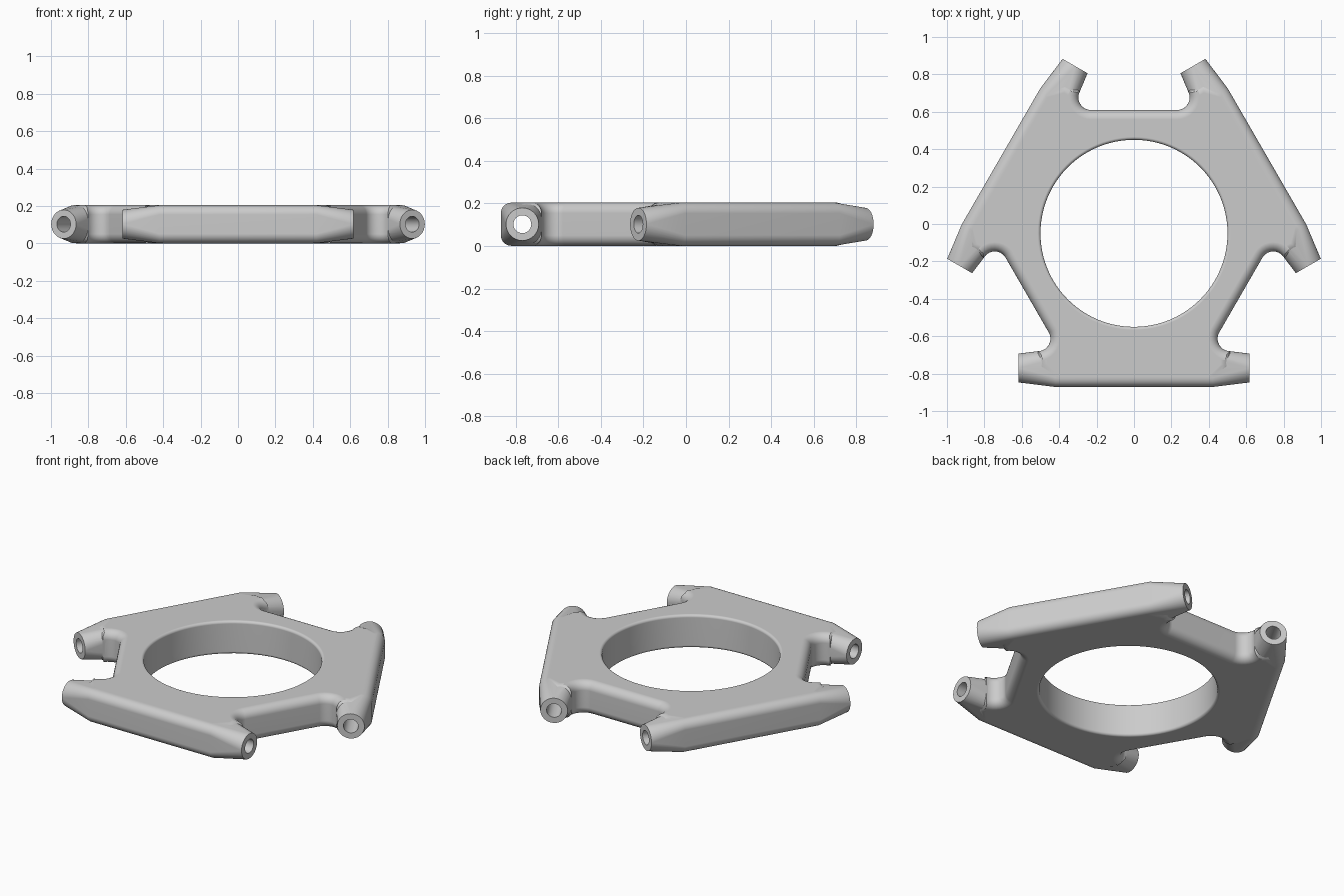
import bpy, bmesh
from math import sin, cos, pi, radians
from mathutils import Matrix, Vector

if "Cube" in bpy.data.objects:
    bpy.data.objects.remove(bpy.data.objects["Cube"])

HEIGHT = 0.205
MID = HEIGHT / 2
CENTRE = Matrix.Translation((0, -0.05, 0))
TURNS = [Matrix.Rotation(radians(120 * i), 4, 'Z') for i in range(3)]

grey = bpy.data.materials.new("light_grey")
grey.use_nodes = True
colour = (0.6, 0.6, 0.6, 1)
grey.diffuse_color = colour
grey.node_tree.nodes["Principled BSDF"].inputs["Base Color"].default_value = colour


def to_object(name, bm, matrix):
    bmesh.ops.remove_doubles(bm, verts=bm.verts, dist=1e-5)
    bmesh.ops.recalc_face_normals(bm, faces=bm.faces)
    bm.transform(matrix)
    mesh = bpy.data.meshes.new(name)
    bm.to_mesh(mesh)
    bm.free()
    mesh.materials.append(grey)
    obj = bpy.data.objects.new(name, mesh)
    bpy.context.collection.objects.link(obj)
    return obj


def loft(name, rings, matrix):
    """Skin a list of equal-length point rings and cap both ends."""
    bm = bmesh.new()
    loops = [[bm.verts.new(p) for p in ring] for ring in rings]
    n = len(loops[0])
    for a, b in zip(loops, loops[1:]):
        for i in range(n):
            j = (i + 1) % n
            bm.faces.new((a[i], a[j], b[j], b[i]))
    bm.faces.new(loops[0])
    bm.faces.new(loops[-1])
    return to_object(name, bm, matrix)


def rounded_square(x, half, radius, steps=8):
    """Cross-section of an arm; a circle when half equals radius."""
    pts = []
    for q in range(4):
        mid = radians(45 + 90 * q)
        cy, cz = ((half - radius) * (1 if f(mid) > 0 else -1) for f in (cos, sin))
        for s in range(steps + 1):
            a = radians(90 * q + 90 * s / steps)
            pts.append((x, cy + radius * cos(a), cz + radius * sin(a)))
    return pts


def circle(radius, z, n=96):
    return [(radius * cos(2 * pi * i / n), radius * sin(2 * pi * i / n), z) for i in range(n)]


def combine(target, other, operation):
    mod = target.modifiers.new("combine", 'BOOLEAN')
    mod.object = other
    mod.operation = operation
    mod.solver = 'EXACT'
    bpy.context.view_layer.objects.active = target
    bpy.ops.object.modifier_apply(modifier=mod.name)
    bpy.data.objects.remove(other)


# Plate: six-sided outline with a filleted notch beside each arm
fillet = 0.067
half_outline = [(0.42, -0.815), (0.514, -0.72), (0.514, -0.63)]
for step in range(1, 11):
    a = radians(270 - 12 * step)
    half_outline.append((0.514 + fillet * cos(a), -0.563 + fillet * sin(a)))
third = [(-x, y) for x, y in reversed(half_outline)] + half_outline

bm = bmesh.new()
base = bm.faces.new([bm.verts.new(t @ Vector((x, y, 0))) for t in TURNS for x, y in third])
top = bmesh.ops.extrude_face_region(bm, geom=[base], use_keep_orig=True)["geom"]
bmesh.ops.translate(bm, verts=[v for v in top if isinstance(v, bmesh.types.BMVert)],
                    vec=(0, 0, HEIGHT))
bmesh.ops.recalc_face_normals(bm, faces=bm.faces)
rims = [e for e in bm.edges if abs(e.verts[0].co.z - e.verts[1].co.z) < 1e-5]
bmesh.ops.bevel(bm, geom=rims, offset=0.05, segments=6, profile=0.5,
                affect='EDGES', clamp_overlap=False)
frame = to_object("triangular_ring_frame", bm, CENTRE)

# Tubular arms: rounded square bars tapering to round tips
for turn in TURNS:
    place = CENTRE @ turn @ Matrix.Translation((0, -0.72, MID))
    sections = [(-0.617, 0.077, 0.077), (-0.42, 0.1015, 0.05),
                (0.42, 0.1015, 0.05), (0.617, 0.077, 0.077)]
    combine(frame, loft("arm", [rounded_square(*s) for s in sections], place), 'UNION')

# Bores running the length of each arm
for turn in TURNS:
    place = CENTRE @ turn @ Matrix.Translation((0, -0.72, MID))
    bore = loft("bore_cutter", [rounded_square(x, 0.042, 0.042) for x in (-0.8, 0.8)], place)
    combine(frame, bore, 'DIFFERENCE')

# Central opening with softly rounded rims
edge = 0.016
lower = [(0.5 + edge * (1 - sin(a)), edge * (1 - cos(a)))
         for a in (radians(18 * i) for i in range(6))]
lower = [(0.5 + edge, -0.1)] + lower
profile = lower + [(r, HEIGHT - z) for r, z in reversed(lower)]
combine(frame, loft("opening_cutter", [circle(r, z) for r, z in profile], CENTRE), 'DIFFERENCE')

# Smooth shading with flat main faces
bpy.ops.object.select_all(action='DESELECT')
frame.select_set(True)
bpy.context.view_layer.objects.active = frame
bpy.ops.object.shade_smooth_by_angle(angle=radians(30))
weighted = frame.modifiers.new("flat_faces", 'WEIGHTED_NORMAL')
weighted.keep_sharp = True
